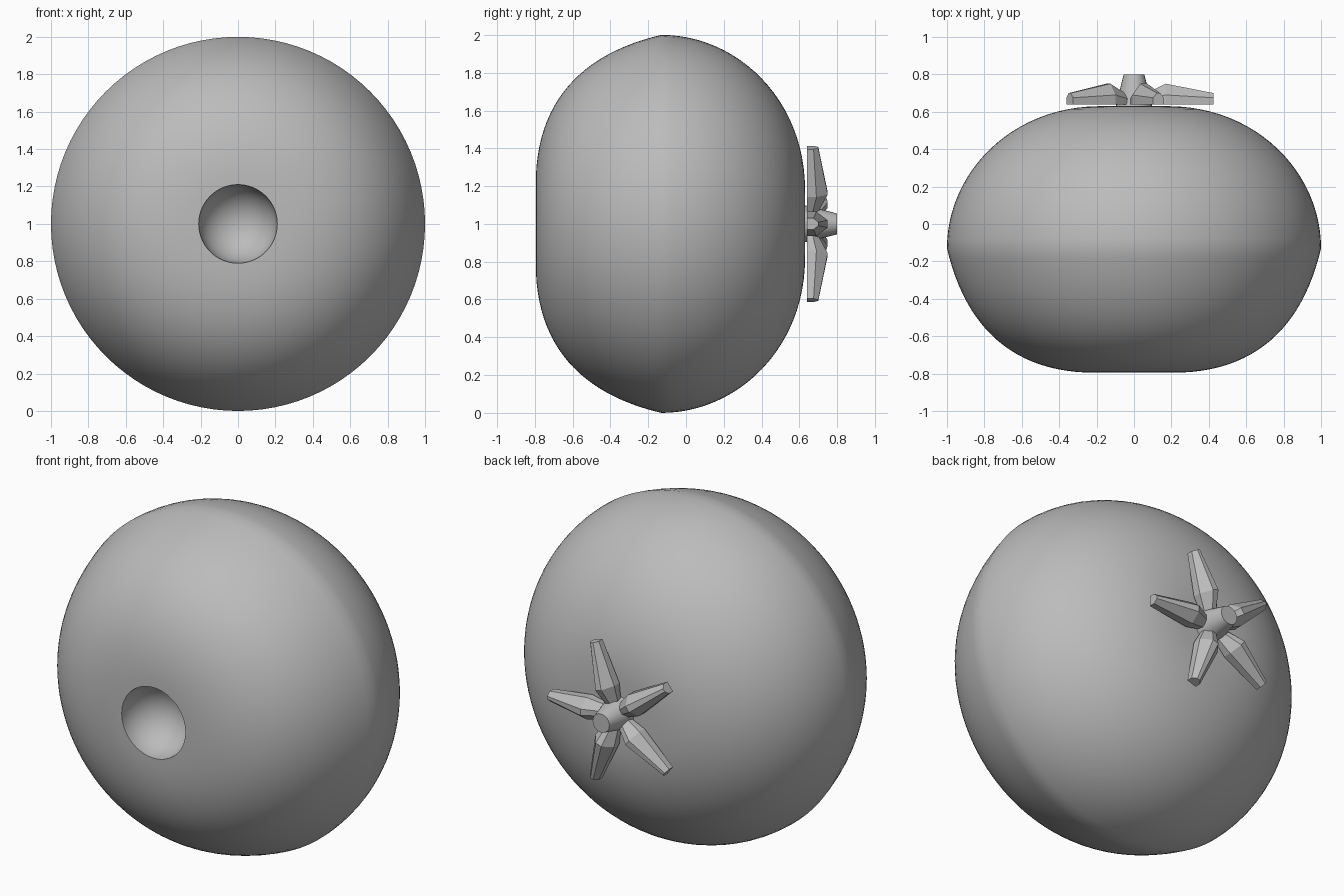
import bpy, bmesh, math
from mathutils import Matrix, Vector

if "Cube" in bpy.data.objects:
    bpy.data.objects.remove(bpy.data.objects["Cube"], do_unlink=True)

grey = bpy.data.materials.new("plain_grey")
grey.use_nodes = True
grey.diffuse_color = (0.5, 0.5, 0.5, 1)
grey.node_tree.nodes["Principled BSDF"].inputs["Base Color"].default_value = grey.diffuse_color


def make_object(name, bm, angle=None):
    bmesh.ops.recalc_face_normals(bm, faces=bm.faces)
    mesh = bpy.data.meshes.new(name)
    bm.to_mesh(mesh)
    bm.free()
    obj = bpy.data.objects.new(name, mesh)
    bpy.context.collection.objects.link(obj)
    mesh.materials.append(grey)
    if angle is not None:
        bpy.ops.object.select_all(action="DESELECT")
        obj.select_set(True)
        bpy.context.view_layer.objects.active = obj
        bpy.ops.object.shade_smooth_by_angle(angle=math.radians(angle))
    return obj


def lathe(name, profile, steps, angle):
    """Spin (radius, y) points around the front-to-back axis at z = 1."""
    bm = bmesh.new()
    verts = [bm.verts.new((r, y, 1)) for r, y in profile]
    edges = [bm.edges.new(pair) for pair in zip(verts, verts[1:])]
    bmesh.ops.spin(bm, geom=verts + edges, cent=(0, 0, 1), axis=(0, 1, 0),
                   angle=math.tau, steps=steps)
    bmesh.ops.remove_doubles(bm, verts=bm.verts, dist=0.0005)
    return make_object(name, bm, angle)


def bezier(a, b, c, d, n=24):
    """Sample a cubic curve, leaving out its last point."""
    a, b, c, d = map(Vector, (a, b, c, d))
    return [a * (1 - t) ** 3 + b * 3 * t * (1 - t) ** 2 + c * 3 * t * t * (1 - t) + d * t ** 3
            for t in (i / n for i in range(n))]


# Round body: hollow in front, bulging front half, crease, domed back half
FRONT, CREASE, BACK, HOLLOW = -0.795, -0.13, 0.63, 0.21
hollow = [(HOLLOW * math.sin(a), FRONT + HOLLOW * math.cos(a))
          for a in (math.pi / 2 * i / 16 for i in range(16))]
front = bezier((HOLLOW, FRONT), (0.64, FRONT), (0.9, -0.56), (1, CREASE))
back = bezier((1, CREASE), (1, 0.27), (0.66, BACK), (0.18, BACK))
lathe("fruit_body", hollow + front + back + [(0.18, BACK), (0, BACK)], 96, 40)

# Tapered stem
lathe("stem", [(0, 0.61), (0.1, 0.61), (0.095, 0.645), (0.055, 0.8), (0, 0.8)], 24, 30)

# Five faceted leaves: (distance out, half width, shoulder y, ridge y)
BASE = 0.64
sections = [(0.03, 0.035, 0.66, 0.68), (0.17, 0.065, 0.69, 0.75), (0.425, 0.03, 0.675, 0.70)]
for i in range(5):
    bm = bmesh.new()
    rings = []
    for out, w, shoulder, ridge in sections:
        outline = [(-w, BASE), (w, BASE), (w, shoulder), (w * 0.3, ridge),
                   (-w * 0.3, ridge), (-w, shoulder)]
        rings.append([bm.verts.new((out, y, z)) for z, y in outline])
    for a, b in zip(rings, rings[1:]):
        for k in range(6):
            bm.faces.new((a[k], a[k - 1], b[k - 1], b[k]))
    bm.faces.new(rings[0])
    bm.faces.new(rings[-1])
    turn = Matrix.Translation((0, 0, 1)) @ Matrix.Rotation(math.tau * i / 5, 4, "Y")
    bmesh.ops.transform(bm, matrix=turn, verts=bm.verts)
    make_object(f"leaf_{i + 1}", bm)
